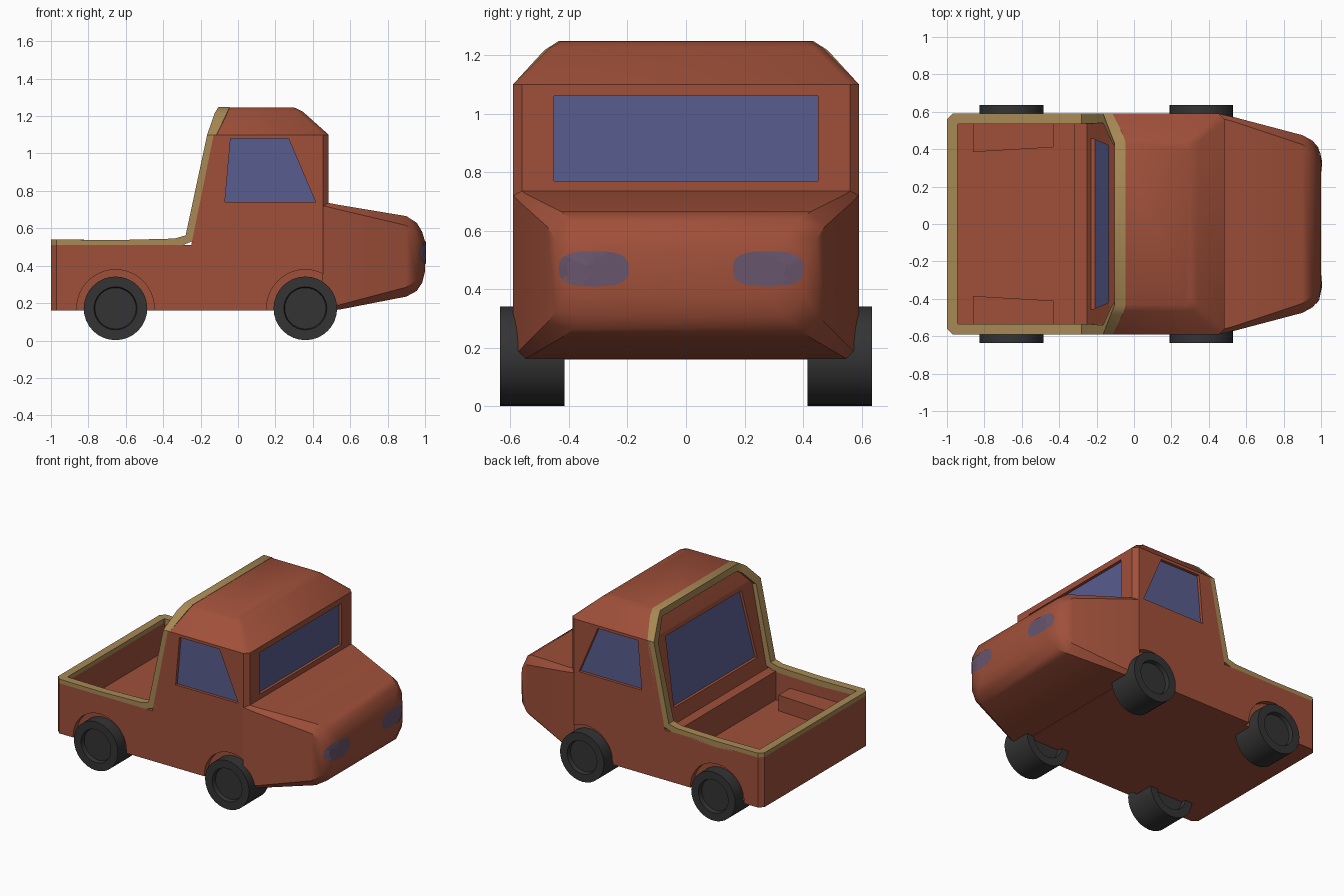
import bpy, bmesh, math
from mathutils import Vector
from mathutils.bvhtree import BVHTree

if "Cube" in bpy.data.objects:
    bpy.data.objects.remove(bpy.data.objects["Cube"])


def material(name, rgb):
    m = bpy.data.materials.new(name)
    m.use_nodes = True
    m.diffuse_color = (*rgb, 1)
    m.node_tree.nodes["Principled BSDF"].inputs["Base Color"].default_value = (*rgb, 1)
    return m


PAINT = material("rust_red_paint", (0.35, 0.08, 0.042))
TRIM = material("tan_trim", (0.39, 0.25, 0.09))
GLASS = material("blue_glass", (0.098, 0.107, 0.27))
RUBBER = material("dark_rubber", (0.034, 0.034, 0.034))
LAMP = material("dusky_lamp", (0.14, 0.09, 0.15))


def add(name, bm, mat):
    bmesh.ops.recalc_face_normals(bm, faces=bm.faces)
    me = bpy.data.meshes.new(name)
    bm.to_mesh(me)
    bm.free()
    me.materials.append(mat)
    ob = bpy.data.objects.new(name, me)
    bpy.context.collection.objects.link(ob)
    return ob


def loft(bm, rings, cap_start=True, cap_end=True, closed=False):
    """Skin a list of equal-length point rings."""
    vs = [[bm.verts.new(p) for p in r] for r in rings]
    pairs = list(zip(vs, vs[1:])) + ([(vs[-1], vs[0])] if closed else [])
    for a, b in pairs:
        for i in range(len(a)):
            j = (i + 1) % len(a)
            bm.faces.new((a[i], a[j], b[j], b[i]))
    if cap_start and not closed:
        bm.faces.new(vs[0])
    if cap_end and not closed:
        bm.faces.new(vs[-1])


def prism(bm, points, offset):
    pts = [Vector(p) for p in points]
    loft(bm, [pts, [p + Vector(offset) for p in pts]])


def side(points, y):
    return [(x, y, z) for x, z in points]


# Body: side profile across the full width, with chamfered upright corners
W = 0.59
bm = bmesh.new()
profile = [(-1, .16), (.485, .16), (.485, 1.1), (-.13, 1.1), (-.25, .51), (-1, .51)]
prism(bm, side(profile, -W), (0, 2 * W, 0))
corners = [e for e in bm.edges
           if abs(e.verts[0].co.x - e.verts[1].co.x) < 1e-4
           and abs(e.verts[0].co.y - e.verts[1].co.y) < 1e-4]
bmesh.ops.bevel(bm, geom=corners, offset=0.03, segments=1, affect='EDGES')
body = add("body", bm, PAINT)

# Recesses: bed, windows and wheel arches
SIDE_WINDOW = [(-.07, .74), (.415, .74), (.27, 1.08), (-.04, 1.08)]
FRONT_WINDOW = [(-.45, .77), (.45, .77), (.45, 1.06), (-.45, 1.06)]
REAR_WINDOW = [(-.46, .61), (.46, .61), (.42, 1.07), (-.42, 1.07)]
AXLES = (-.655, .36)


def rear_points(shift):
    """Rear window outline on the sloping cab back, moved along x."""
    return [(-.25 + (z - .51) * .12 / .59 + shift, y, z) for y, z in REAR_WINDOW]


bm = bmesh.new()
prism(bm, [(-.945, -.535, .31), (-.32, -.535, .31), (-.32, .535, .31), (-.945, .535, .31)], (0, 0, .4))
prism(bm, [(.46, y, z) for y, z in FRONT_WINDOW], (.1, 0, 0))
prism(bm, rear_points(.025), (-.1, 0, 0))
for s in (-1, 1):
    prism(bm, side(SIDE_WINDOW, s * .565), (0, s * .1, 0))
    for ax in AXLES:
        arch = [(ax + .207 * math.cos(t * math.tau / 40), .172 + .207 * math.sin(t * math.tau / 40))
                for t in range(40)]
        prism(bm, side(arch, s * .55), (0, s * .1, 0))
cutter = add("recess_cutter", bm, PAINT)
cutter.hide_render = True
mod = body.modifiers.new("recesses", 'BOOLEAN')
mod.operation, mod.solver, mod.object = 'DIFFERENCE', 'EXACT', cutter
bpy.context.view_layer.objects.active = body
bpy.ops.object.modifier_apply(modifier=mod.name)
bpy.data.objects.remove(cutter)

# Window panes
for name, pts, off in (("windscreen", [(.459, y, z) for y, z in FRONT_WINDOW], (.006, 0, 0)),
                       ("rear_window", rear_points(.026), (-.006, 0, 0)),
                       ("right_window", side(SIDE_WINDOW, -.564), (0, -.006, 0)),
                       ("left_window", side(SIDE_WINDOW, .564), (0, .006, 0))):
    bm = bmesh.new()
    prism(bm, pts, off)
    add(name, bm, GLASS)


# Roof: stacked outlines with chamfered front corners
def roof_ring(x0, x1, w, z):
    c = .03
    return [(x0, -w, z), (x1 - c, -w, z), (x1, c - w, z), (x1, w - c, z), (x1 - c, w, z), (x0, w, z)]


bm = bmesh.new()
loft(bm, [roof_ring(-.13, .485, W, 1.1), roof_ring(-.08, .345, .465, 1.225),
          roof_ring(-.07, .3, .43, 1.246)], cap_start=False)
add("roof", bm, PAINT)


# Hood: tapering sections rounded off at the nose
def hood_ring(x, w, z0, z1, c):
    return [(x, c - w, z0), (x, w - c, z0), (x, w, z0 + c), (x, w, z1 - c),
            (x, w - c, z1), (x, c - w, z1), (x, -w, z1 - c), (x, -w, z0 + c)]


bm = bmesh.new()
loft(bm, [hood_ring(.45, W, .16, .742, .02), hood_ring(.54, .57, .165, .725, .025),
          hood_ring(.9, .475, .235, .665, .05), hood_ring(.955, .445, .265, .63, .06),
          hood_ring(.985, .41, .31, .58, .07), hood_ring(1, .34, .37, .53, .05)],
     cap_start=False)
bm.normal_update()
nose = BVHTree.FromBMesh(bm)
add("hood", bm, PAINT)

# Headlights: thin rounded plates laid onto the nose
for name, cy in (("right_headlight", -.315), ("left_headlight", .28)):
    bm = bmesh.new()
    rings = []
    for k in (1, .75, .5, .25):
        ring = []
        for i in range(28):
            t = math.tau * i / 28
            c, s = math.cos(t), math.sin(t)
            y = cy + k * .12 * math.copysign(abs(c) ** .7, c)
            z = .47 + k * .06 * math.copysign(abs(s) ** .7, s)
            hit = nose.ray_cast(Vector((2, y, z)), Vector((-1, 0, 0)))[0]
            ring.append((hit.x + .004 if hit else .96, y, z))
        rings.append(ring)
    loft(bm, rings, cap_start=False)
    add(name, bm, LAMP)

# Trim: one band around the bed rim, up the cab corners and over the roof
# Each station holds an outer point, the step inward and the band depth
half = [((-1, .56, .54), (.055, -.03, 0), (0, 0, -.035)),
        ((-.97, W, .54), (.03, -.055, 0), (0, 0, -.035)),
        ((-.65, W, .537), (0, -.055, 0), (0, 0, -.042)),
        ((-.34, W, .545), (0, -.055, 0), (.03, 0, -.04)),
        ((-.28, W, .562), (0, -.055, 0), (.08, 0, -.015)),
        ((-.165, W, 1.1), (0, -.05, -.025), (.05, 0, 0)),
        ((-.125, .485, 1.215), (0, -.035, -.04), (.065, 0, 0)),
        ((-.105, .435, 1.248), (0, -.02, -.05), (.06, 0, 0))]
rings = []
for s, stations in ((1, half), (-1, half[::-1])):
    for o, inward, depth in stations:
        o, inward, depth = Vector(o), Vector(inward), Vector(depth)
        quad = [o, o + inward, o + inward + depth, o + depth]
        rings.append([(p.x, s * p.y, p.z) for p in quad])
bm = bmesh.new()
loft(bm, rings, closed=True)
add("rim_trim", bm, TRIM)

# Wheels and the boxes over the rear pair inside the bed
wheel_profile = [(.11, .445), (.115, .415), (.17, .415), (.17, .635), (.115, .635), (.11, .605)]
for s, label in ((-1, "right"), (1, "left")):
    for ax, end in zip(AXLES, ("rear", "front")):
        bm = bmesh.new()
        loft(bm, [[(ax + r * math.cos(math.tau * i / 32), s * y, .172 + r * math.sin(math.tau * i / 32))
                   for i in range(32)] for r, y in wheel_profile])
        add(f"{end}_{label}_wheel", bm, RUBBER)
    bm = bmesh.new()
    prism(bm, [(-.86, s * .385, .3), (-.43, s * .41, .3), (-.43, s * .54, .3), (-.86, s * .54, .3)],
          (0, 0, .12))
    add(f"{label}_wheel_box", bm, PAINT)

# Smooth the rounded parts, keep hard edges
bpy.ops.object.select_all(action='DESELECT')
for ob in bpy.context.collection.objects:
    if ob.type == 'MESH' and (ob.name.endswith("wheel") or ob.name in ("hood", "rim_trim", "roof", "body")):
        ob.select_set(True)
        bpy.context.view_layer.objects.active = ob
bpy.ops.object.shade_smooth_by_angle(angle=math.radians(35))
